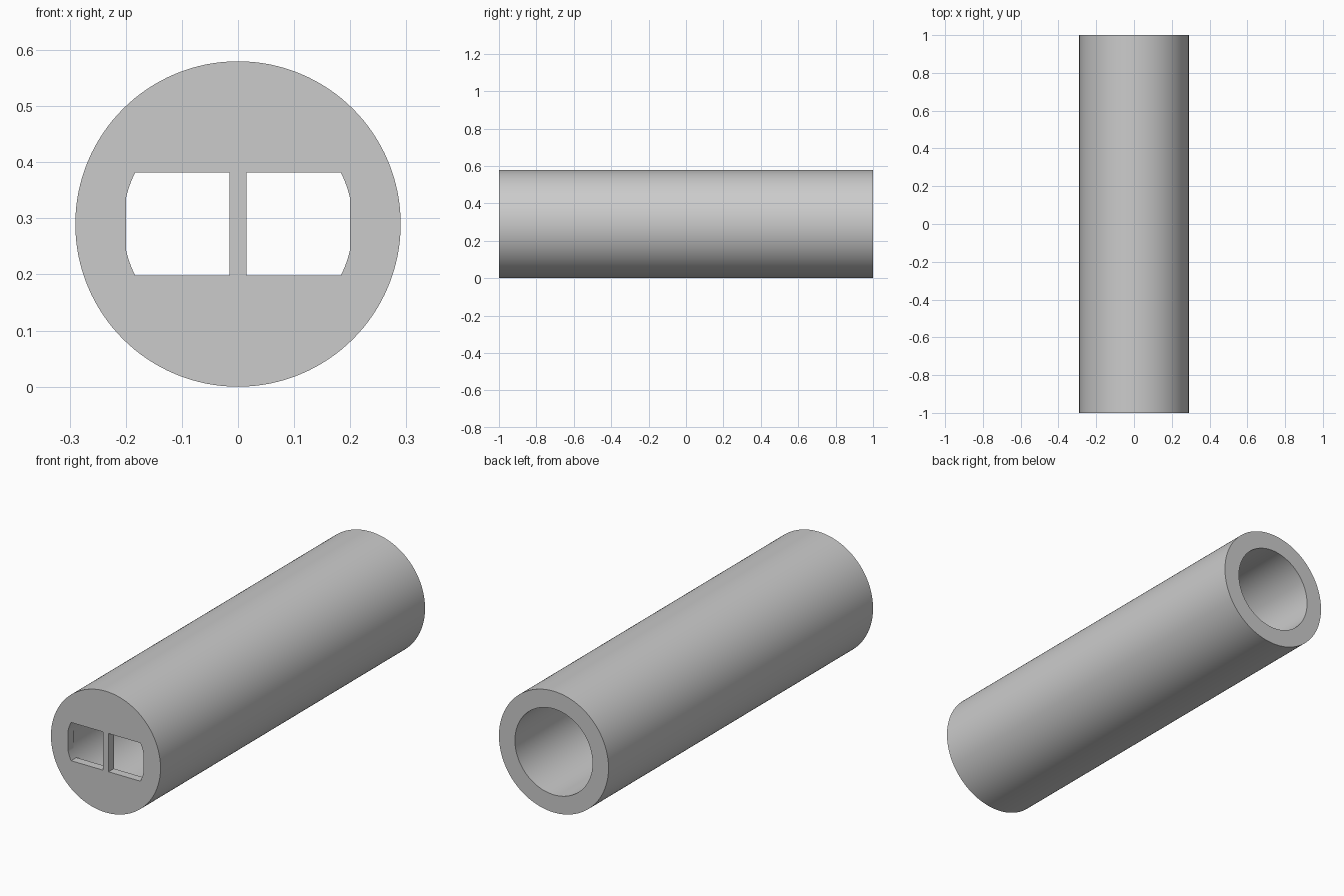
import bpy, bmesh, math

if "Cube" in bpy.data.objects:
    bpy.data.objects.remove(bpy.data.objects["Cube"])

R_OUT, R_BORE = 0.29, 0.2055           # tube radii
Y_FRONT, Y_BACK, Y_WEB = -1.0, 1.0, -0.96   # Y_WEB: inner side of the end wall
SLOT_X, SLOT_Z, SLOT_R, BAR = 0.2, 0.0915, 0.205, 0.015
SEG = 128


def circle(r):
    return [(r * math.cos(2 * math.pi * i / SEG), r * math.sin(2 * math.pi * i / SEG))
            for i in range(SEG)]


def slot(side, n=24):
    """Window outline: straight at the centre bar, rounded on the outer side."""
    zs = [-SLOT_Z + 2 * SLOT_Z * i / n for i in range(n + 1)]
    outer = [(min(SLOT_X, math.sqrt(SLOT_R ** 2 - z * z)), z) for z in zs]
    return [(side * x, z) for x, z in [(BAR, -SLOT_Z)] + outer + [(BAR, SLOT_Z)]]


bm = bmesh.new()


def ring(points, y):
    vs = [bm.verts.new((x, y, z + R_OUT)) for x, z in points]
    es = [bm.edges.new((vs[i - 1], vs[i])) for i in range(len(vs))]
    return vs, es


def wall(points, y0, y1):
    """Straight wall along y; returns the edges of both ends."""
    (a, ea), (b, eb) = ring(points, y0), ring(points, y1)
    for i in range(len(a)):
        bm.faces.new((a[i - 1], a[i], b[i], b[i - 1]))
    return ea, eb


# outer skin, bore and the two windows
out_f, out_b = wall(circle(R_OUT), Y_FRONT, Y_BACK)
bore_f, bore_b = wall(circle(R_BORE), Y_WEB, Y_BACK)
left_f, left_b = wall(slot(-1), Y_FRONT, Y_WEB)
right_f, right_b = wall(slot(1), Y_FRONT, Y_WEB)

# flat ends: front face, inside of the end wall, back rim
for edges, d in ((out_f + left_f + right_f, -1),
                 (bore_f + left_b + right_b, 1),
                 (out_b + bore_b, 1)):
    bmesh.ops.triangle_fill(bm, use_beauty=True, edges=edges, normal=(0, d, 0))
bmesh.ops.recalc_face_normals(bm, faces=bm.faces)

mesh = bpy.data.meshes.new("slotted_tube")
bm.to_mesh(mesh)
bm.free()
tube = bpy.data.objects.new("slotted_tube", mesh)
bpy.context.collection.objects.link(tube)

grey = bpy.data.materials.new("plain grey")
grey.diffuse_color = (0.6, 0.6, 0.6, 1)
grey.use_nodes = True
grey.node_tree.nodes["Principled BSDF"].inputs["Base Color"].default_value = grey.diffuse_color
mesh.materials.append(grey)

bpy.context.view_layer.objects.active = tube
tube.select_set(True)
bpy.ops.object.shade_smooth_by_angle(angle=math.radians(30))
